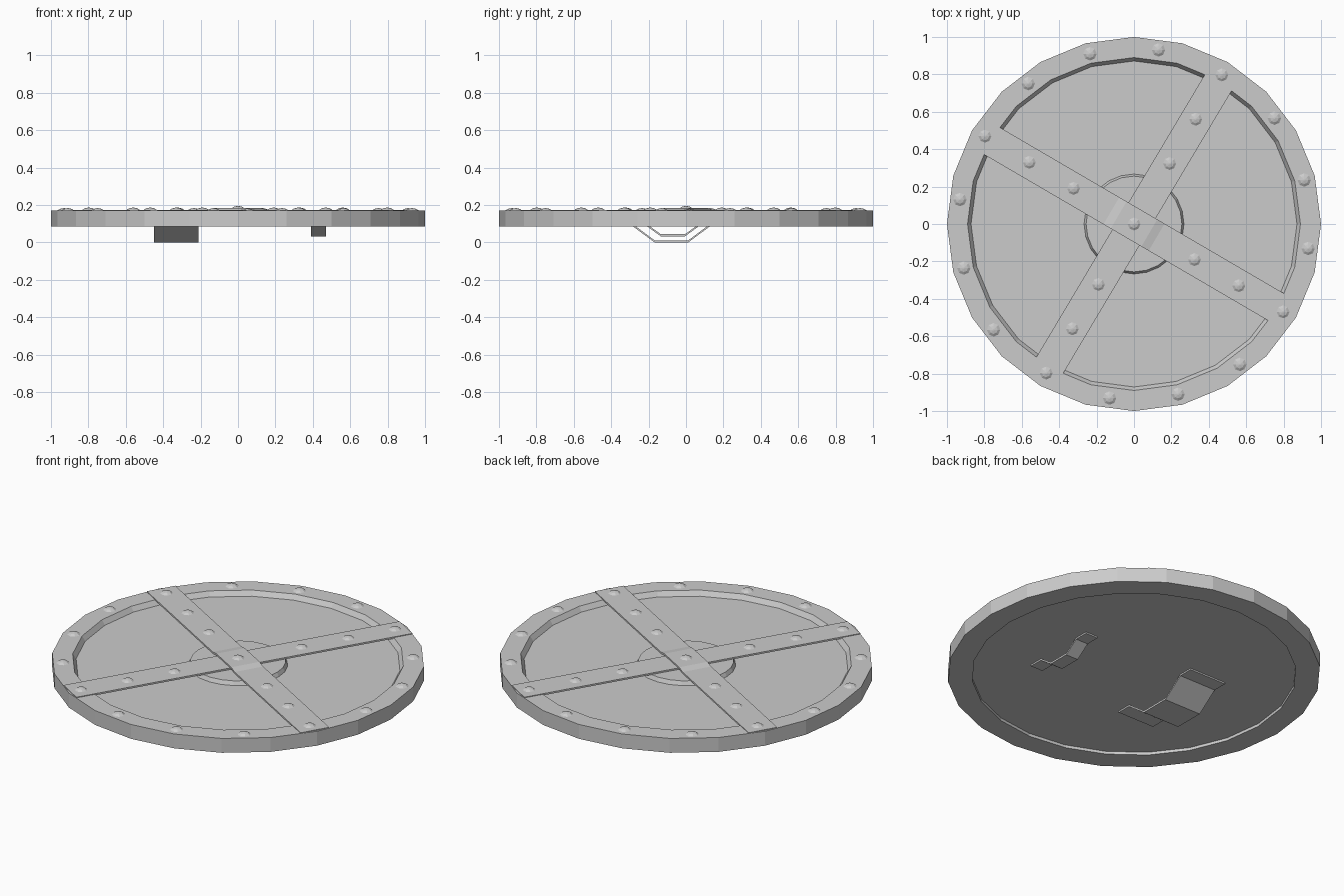
import bpy, bmesh
from math import sin, cos, pi, radians
from mathutils import Matrix

if "Cube" in bpy.data.objects:
    bpy.data.objects.remove(bpy.data.objects["Cube"])


def make(name, bm):
    bmesh.ops.recalc_face_normals(bm, faces=bm.faces)
    mesh = bpy.data.meshes.new(name)
    bm.to_mesh(mesh)
    bm.free()
    ob = bpy.data.objects.new(name, mesh)
    bpy.context.collection.objects.link(ob)
    return ob


def lathe(name, profile, sides=24, closed=False):
    """Spin (radius, z) points about z; open profiles get end caps."""
    bm = bmesh.new()
    rings = [[bm.verts.new((r * cos(2 * pi * i / sides), r * sin(2 * pi * i / sides), z))
              for i in range(sides)] for r, z in profile]
    pairs = list(zip(rings, rings[1:]))
    if closed:
        pairs.append((rings[-1], rings[0]))
    else:
        bm.faces.new(rings[0])
        bm.faces.new(rings[-1])
    for a, b in pairs:
        for i in range(sides):
            j = (i + 1) % sides
            bm.faces.new((a[i], a[j], b[j], b[i]))
    return make(name, bm)


def band(name, path, x0, x1, t):
    """Flat strip along (y, z) path, from x0 to x1, thickness t upward."""
    bm = bmesh.new()
    rows = [[bm.verts.new(c) for c in ((x0, y, z), (x1, y, z), (x1, y, z + t), (x0, y, z + t))]
            for y, z in path]
    for a, b in zip(rows, rows[1:]):
        for i in range(4):
            j = (i + 1) % 4
            bm.faces.new((a[i], a[j], b[j], b[i]))
    bm.faces.new(rows[0])
    bm.faces.new(rows[-1])
    return make(name, bm)


# Rim, recessed panel and central boss
lathe("rim", [(1, 0.085), (1, 0.17), (0.89, 0.17), (0.87, 0.14), (0.87, 0.085)], closed=True)
lathe("panel", [(0.872, 0.102), (0.872, 0.142)])
lathe("boss", [(0.268, 0.14), (0.256, 0.165)])

# Crossing straps, one stepping over the other
L = 0.988
lower = band("lower_strap", [(-L, 0.164), (L, 0.164)], -0.084, 0.084, 0.01)
lower.rotation_euler.z = radians(59.2 - 90)
upper = band("upper_strap", [(-L, 0.164), (-0.14, 0.164), (-0.095, 0.173), (0.095, 0.173),
                             (0.14, 0.164), (L, 0.164)], -0.084, 0.084, 0.01)
upper.rotation_euler.z = radians(-30.3 - 90)

# Low dome rivets on rim and straps
bm = bmesh.new()


def rivet(r, deg, z):
    x, y = r * cos(radians(deg)), r * sin(radians(deg))
    for r1, r2, h, dz in ((0.036, 0.022, 0.009, 0), (0.022, 0.004, 0.004, 0.009)):
        bmesh.ops.create_cone(bm, cap_ends=True, segments=8, radius1=r1, radius2=r2, depth=h,
                              matrix=Matrix.Translation((x, y, z + dz + h / 2)))


for k in range(16):
    on_strap = k % 4 == 0
    rivet(0.925 if on_strap else 0.94, 59.5 + 22.5 * k, 0.173 if on_strap else 0.17)
for k in range(4):
    for r in (0.65, 0.375):
        rivet(r, 59.5 + 90 * k, 0.173)
rivet(0.0, 0, 0.182)
make("rivets", bm)


# Arm strap and hand grip underneath, with flat end tabs
def handle(name, x0, x1, yc, flat, foot, end, z):
    half = [(foot, 0.093), (end, 0.093)]
    path = [(yc - y, h) for y, h in reversed(half)] + [(yc - flat, z), (yc + flat, z)]
    path += [(yc + y, h) for y, h in half]
    band(name, path, x0, x1, 0.011)


handle("arm_strap", -0.45, -0.21, -0.078, 0.09, 0.215, 0.30, 0.0)
handle("hand_grip", 0.39, 0.47, -0.07, 0.065, 0.148, 0.23, 0.033)
